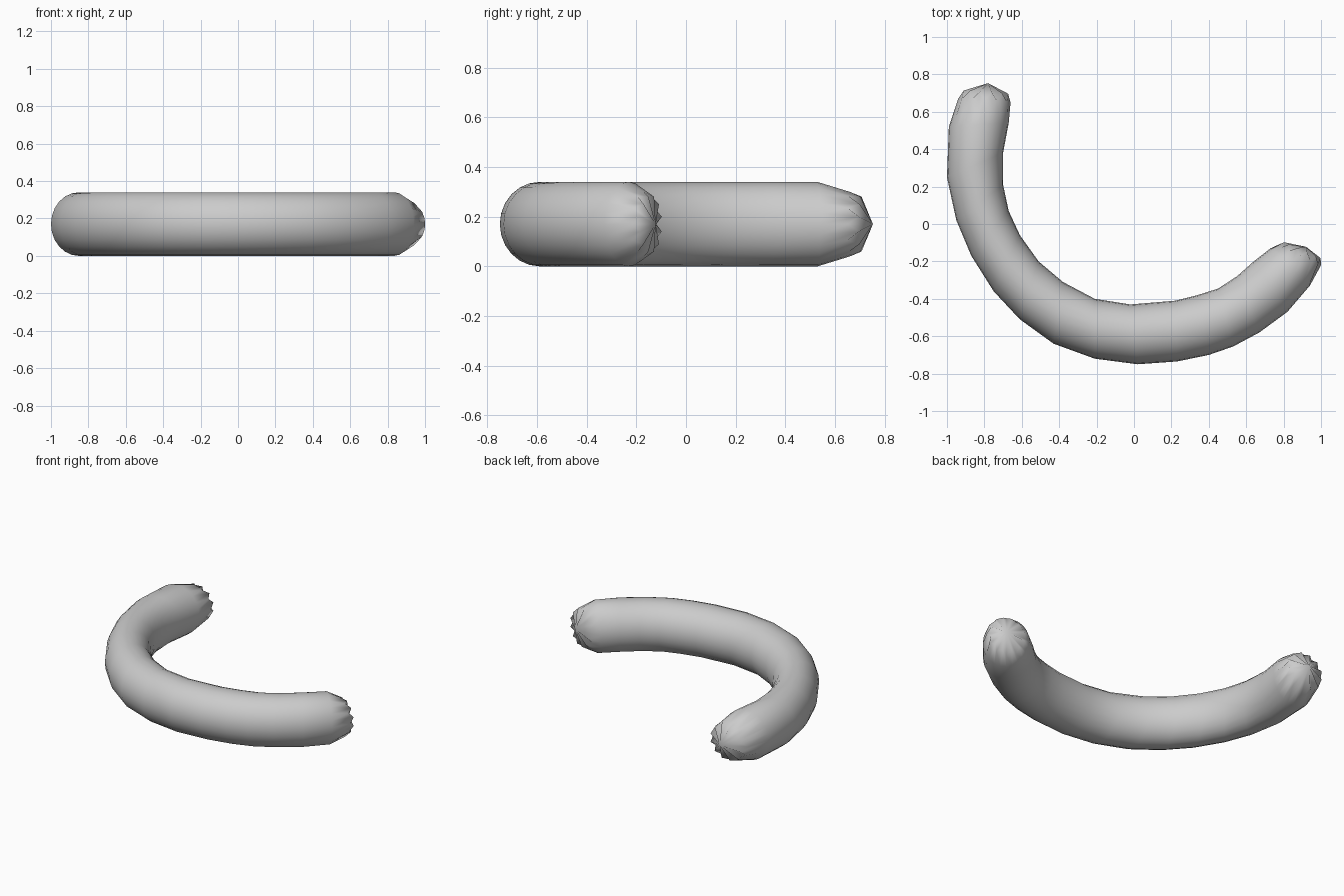
import bpy, bmesh, math
from mathutils import Vector

if "Cube" in bpy.data.objects:
    bpy.data.objects.remove(bpy.data.objects["Cube"])

SIDES = 24
R = 0.17

# Outer/inner outline points of each cross-section, seen from above
sections = [
    (-.99, .52, -.67, .54), (-1.0, .25, -.70, .38), (-.95, .02, -.70, .21),
    (-.87, -.17, -.67, .07), (-.75, -.36, -.61, -.06), (-.61, -.51, -.51, -.20),
    (-.43, -.64, -.38, -.31), (-.21, -.72, -.21, -.40), (.02, -.75, -.02, -.43),
    (.23, -.735, .22, -.41), (.40, -.70, .34, -.38), (.53, -.655, .45, -.345),
    (.67, -.58, .55, -.28), (.82, -.47, .64, -.20), (.94, -.33, .73, -.13),
]

bm = bmesh.new()


def ring(ox, oy, ix, iy, rz, pinch=Vector((0, 0, 0))):
    """Elliptical loop; every other vertex is pulled in and pushed along pinch."""
    a, b = Vector((ox, oy, R)), Vector((ix, iy, R))
    c, h = (a + b) / 2, (a - b) / 2
    verts = []
    for i in range(SIDES):
        t = 2 * math.pi * i / SIDES
        odd = i % 2 and pinch.length > 0
        k = 0.88 if odd else 1
        p = c + k * (h * math.cos(t) + Vector((0, 0, rz * math.sin(t))))
        verts.append(bm.verts.new(p + pinch if odd else p))
    return verts


# Tube with a puckered rim at each end
loops = [ring(-.94, .67, -.66, .65, .13, Vector((.008, .045, 0)))]
loops += [ring(*s, R) for s in sections]
loops.append(ring(1.0, -.22, .77, -.12, .13, Vector((.015, .03, 0))))
for a, b in zip(loops, loops[1:]):
    for i in range(SIDES):
        j = (i + 1) % SIDES
        bm.faces.new((a[i], a[j], b[j], b[i]))

# Gathered tips
for loop, tip in ((loops[0], (-.78, .753, R)), (loops[-1], (.92, -.122, R))):
    v = bm.verts.new(tip)
    for i in range(SIDES):
        bm.faces.new((loop[i], loop[(i + 1) % SIDES], v))

bmesh.ops.recalc_face_normals(bm, faces=bm.faces)
for f in bm.faces:
    f.smooth = True
mesh = bpy.data.meshes.new("sausage")
bm.to_mesh(mesh)
bm.free()
bpy.context.collection.objects.link(bpy.data.objects.new("sausage", mesh))
